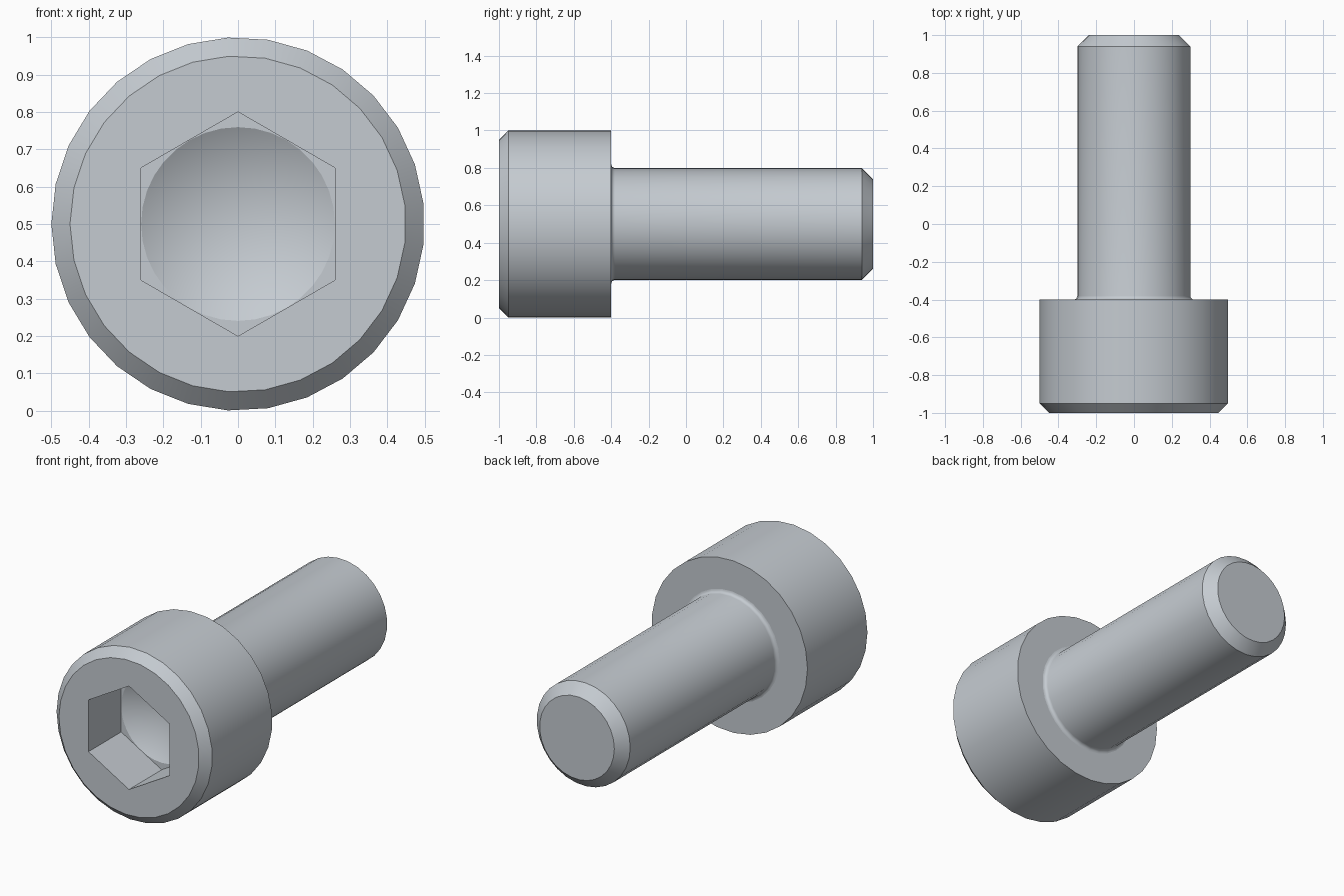
import bpy, bmesh, math

if "Cube" in bpy.data.objects:
    bpy.data.objects.remove(bpy.data.objects["Cube"])

AXIS_Z = 0.5      # height of the screw axis
SIDES = 29        # sides of the turned outside
bm = bmesh.new()


def ring(radius, y, sides=SIDES, start=math.pi):
    """Closed loop of edges around the screw axis."""
    vs = [bm.verts.new((radius * math.cos(start + i * math.tau / sides), y,
                        AXIS_Z + radius * math.sin(start + i * math.tau / sides)))
          for i in range(sides)]
    es = [bm.edges.new((vs[i], vs[(i + 1) % sides])) for i in range(sides)]
    return vs, es


def skin(a, b):
    """Quads between two rings of equal count."""
    n = len(a[0])
    for i in range(n):
        j = (i + 1) % n
        bm.faces.new((a[0][i], a[0][j], b[0][j], b[0][i]))


def fill_between(a, b):
    """Flat face region between an outer and an inner loop."""
    bmesh.ops.triangle_fill(bm, edges=a[1] + b[1], use_beauty=True, normal=(0, -1, 0))


# Turned outside: chamfered head, small fillet, shank, chamfered tip
fillet = 0.02
profile = [(0.45, -1.0), (0.5, -0.95), (0.5, -0.4)]
for k in range(5):
    t = k / 4 * math.pi / 2
    profile.append((0.3 + fillet * (1 - math.sin(t)), -0.4 + fillet * (1 - math.cos(t))))
profile += [(0.3, 0.94), (0.24, 1.0)]
outside = [ring(r, y) for r, y in profile]
for a, b in zip(outside, outside[1:]):
    skin(a, b)
bm.faces.new(outside[-1][0])

# Hexagonal socket with a conical drilled bottom
hex_r = 0.26 / math.cos(math.pi / 6)
mouth = ring(hex_r, -1.0, 6, math.pi / 2)
floor = ring(hex_r, -0.7, 6, math.pi / 2)
drill = ring(0.2595, -0.7, 36, 0)
fill_between(outside[0], mouth)
skin(mouth, floor)
fill_between(floor, drill)
apex = bm.verts.new((0, -0.55, AXIS_Z))
for e in drill[1]:
    bm.faces.new((e.verts[0], e.verts[1], apex))

# Smooth turned surfaces, flat end faces and crisp corners
bmesh.ops.recalc_face_normals(bm, faces=bm.faces)
bm.normal_update()
for f in bm.faces:
    f.smooth = abs(f.normal.y) < 0.999
for e in bm.edges:
    e.smooth = len(e.link_faces) == 2 and e.calc_face_angle(0) < math.radians(30)

mesh = bpy.data.meshes.new("socket_cap_screw")
bm.to_mesh(mesh)
bm.free()
steel = bpy.data.materials.new("steel grey")
steel.diffuse_color = (0.56, 0.60, 0.64, 1)
steel.use_nodes = True
steel.node_tree.nodes["Principled BSDF"].inputs["Base Color"].default_value = steel.diffuse_color
mesh.materials.append(steel)
screw = bpy.data.objects.new("socket_cap_screw", mesh)
bpy.context.scene.collection.objects.link(screw)
